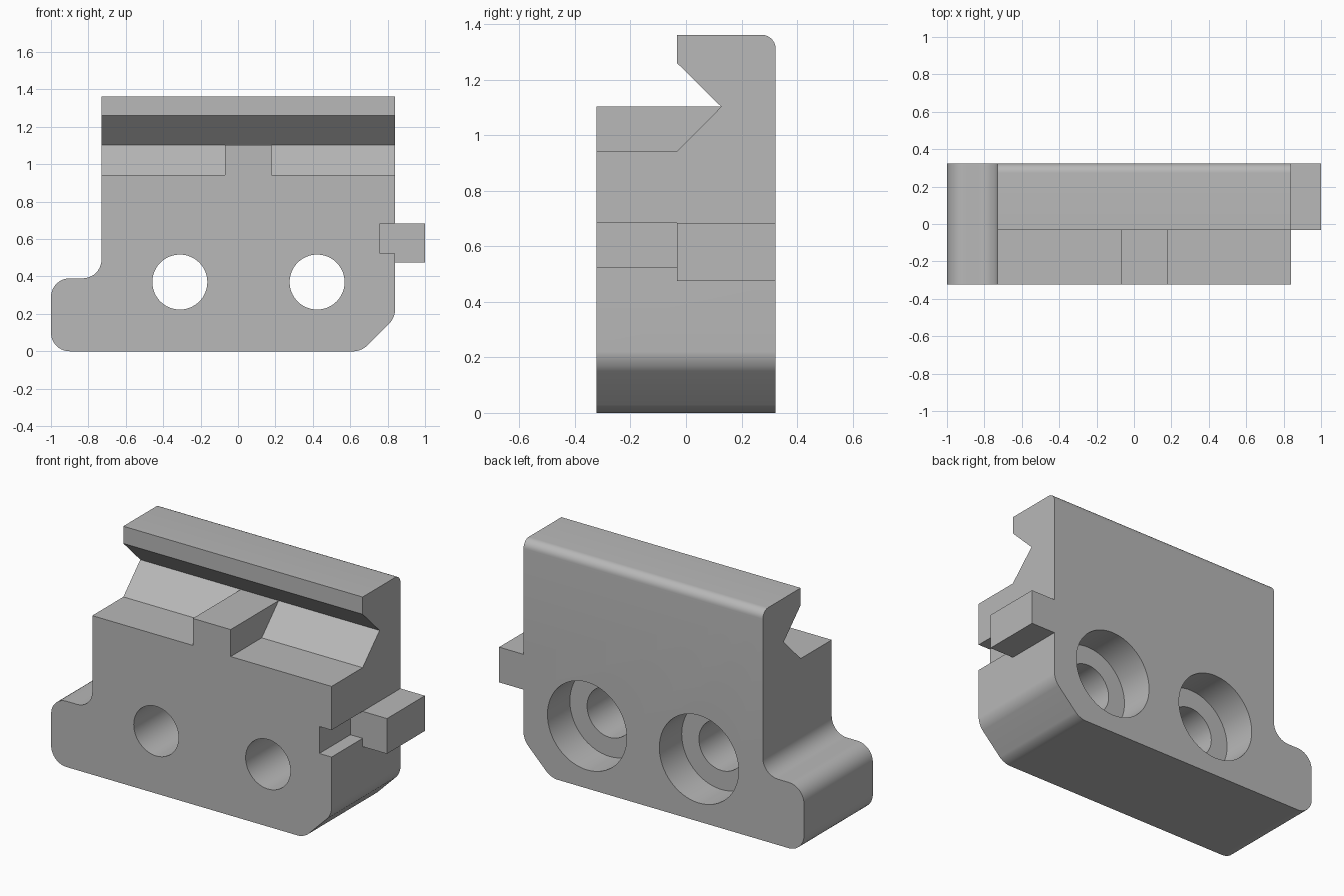
import bpy, bmesh, math
from mathutils import Vector, Matrix

cube = bpy.data.objects.get("Cube")
if cube:
    bpy.data.objects.remove(cube, do_unlink=True)

HALF_Y, TOP = 0.323, 1.362        # half depth and height of the block
SIDE, LIP_Y = 0.84, -0.032        # right side of the block, front of the upper lip

grey = bpy.data.materials.new("plain grey")
grey.use_nodes = True
grey.diffuse_color = (0.48, 0.48, 0.48, 1)
grey.node_tree.nodes["Principled BSDF"].inputs["Base Color"].default_value = grey.diffuse_color


def add_object(name, bm):
    bmesh.ops.recalc_face_normals(bm, faces=bm.faces)
    mesh = bpy.data.meshes.new(name)
    bm.to_mesh(mesh)
    bm.free()
    mesh.materials.append(grey)
    obj = bpy.data.objects.new(name, mesh)
    bpy.context.collection.objects.link(obj)
    return obj


def prism(points, axis, lo, hi):
    """Extrude a profile: (x, z) along y, or (y, z) along x."""
    bm = bmesh.new()
    place = (lambda a, b: (a, lo, b)) if axis == "y" else (lambda a, b: (lo, a, b))
    face = bm.faces.new([bm.verts.new(place(a, b)) for a, b in points])
    moved = bmesh.ops.extrude_face_region(bm, geom=[face])["geom"]
    shift = Vector((0, hi - lo, 0) if axis == "y" else (hi - lo, 0, 0))
    bmesh.ops.translate(bm, vec=shift, verts=[v for v in moved if isinstance(v, bmesh.types.BMVert)])
    bmesh.ops.recalc_face_normals(bm, faces=bm.faces)
    return bm


def round_edges(bm, offset, spots):
    """Round the edges along y that pass through the given (x, z) spots."""
    def chosen(e):
        a, b = (v.co for v in e.verts)
        return any(all(math.hypot(p.x - x, p.z - z) < 1e-4 for p in (a, b)) for x, z in spots)
    bmesh.ops.bevel(bm, geom=[e for e in bm.edges if chosen(e)], offset=offset,
                    offset_type="OFFSET", segments=10, profile=0.5, affect="EDGES")


def cylinder(x, z, radius, y_lo, y_hi):
    bm = bmesh.new()
    bmesh.ops.create_cone(bm, cap_ends=True, segments=64, radius1=radius, radius2=radius,
                          depth=y_hi - y_lo,
                          matrix=Matrix.Translation((x, (y_lo + y_hi) / 2, z))
                          @ Matrix.Rotation(math.pi / 2, 4, "X"))
    return bm


# Block outline with the foot, the bottom chamfer and the side tab
outline = [(-1, 0), (0.66, 0), (SIDE, 0.18), (SIDE, 0.475), (1, 0.475), (1, 0.684),
           (SIDE, 0.684), (SIDE, TOP), (-0.73, TOP), (-0.73, 0.39), (-1, 0.39)]
bm = prism(outline, "y", -HALF_Y, HALF_Y)
round_edges(bm, 0.1, [(-1, 0), (-1, 0.39), (-0.73, 0.39)])
round_edges(bm, 0.041, [(0.66, 0), (SIDE, 0.18)])

# Rounded top back edge
back_edge = [e for e in bm.edges
             if all(v.co.y > HALF_Y - 1e-4 and v.co.z > TOP - 1e-4 for v in e.verts)]
bmesh.ops.bevel(bm, geom=back_edge, offset=0.05, offset_type="OFFSET",
                segments=8, profile=0.5, affect="EDGES")
block = add_object("clamp_block", bm)

cutters = []

# Space under and in front of the upper lip
lip_gap = [(-0.5, 1.103), (0.127, 1.103), (LIP_Y, 1.26), (LIP_Y, 1.6), (-0.5, 1.6)]
cutters.append(add_object("lip_gap_cutter", prism(lip_gap, "x", -1.2, 1.2)))

# Lowered shoulders on both sides of the middle lug
shoulder = [(-0.5, 0.943), (LIP_Y, 0.943), (0.127, 1.103), (-0.5, 1.2)]
for lo, hi in ((-1.2, -0.07), (0.178, 1.2)):
    cutters.append(add_object("shoulder_cutter", prism(shoulder, "x", lo, hi)))

# Front slot in the right side, which also shortens the tab
slot = [(0.76, 0.524), (SIDE, 0.524), (SIDE, 0.4), (1.2, 0.4),
        (1.2, 0.75), (SIDE, 0.75), (SIDE, 0.684), (0.76, 0.684)]
cutters.append(add_object("slot_cutter", prism(slot, "y", -0.5, LIP_Y)))

# Bolt holes, counterbored from the back
for x in (-0.311, 0.423):
    cutters.append(add_object("bolt_hole_cutter", cylinder(x, 0.37, 0.147, -0.5, 0.2)))
    cutters.append(add_object("counterbore_cutter", cylinder(x, 0.37, 0.26, 0.113, 0.5)))

bpy.context.view_layer.objects.active = block
for cutter in cutters:
    cutter.hide_render = True
    mod = block.modifiers.new("cut", "BOOLEAN")
    mod.operation, mod.solver, mod.object = "DIFFERENCE", "EXACT", cutter
    bpy.ops.object.modifier_apply(modifier=mod.name)
    bpy.data.objects.remove(cutter, do_unlink=True)

# Clean seams, then shade the curves smooth
bm = bmesh.new()
bm.from_mesh(block.data)
bmesh.ops.remove_doubles(bm, verts=bm.verts, dist=1e-5)
bm.to_mesh(block.data)
bm.free()
bpy.ops.object.select_all(action="DESELECT")
block.select_set(True)
bpy.ops.object.shade_smooth_by_angle(angle=math.radians(30))
